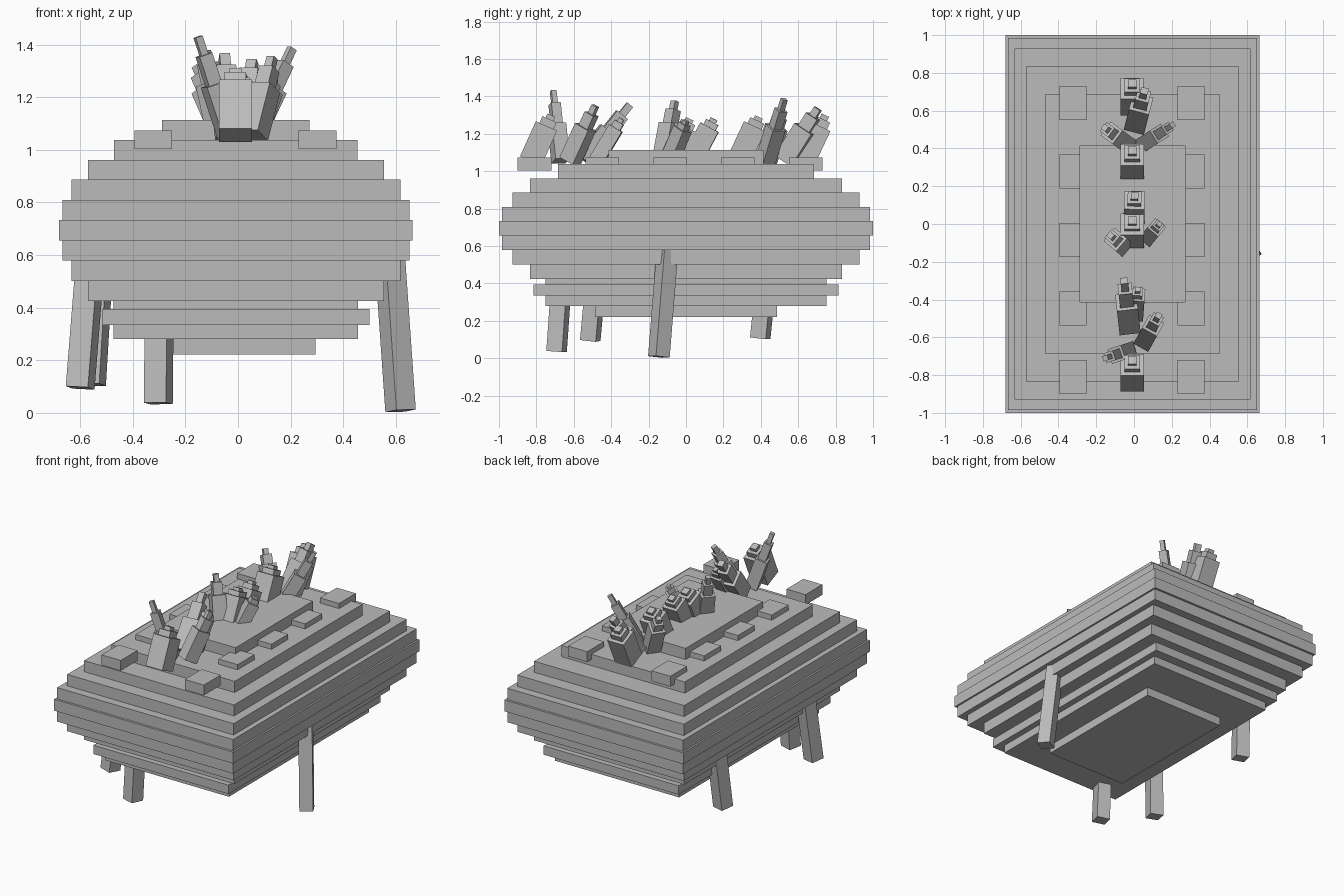
import bpy, bmesh, math
from mathutils import Vector, Matrix

stone = bpy.data.materials.new("plain grey")
stone.diffuse_color = (0.5, 0.5, 0.5, 1)


def add_box(bm, size, matrix):
    bmesh.ops.create_cube(bm, size=1, matrix=matrix @ Matrix.Diagonal((*size, 1)))


def finish(name, bm):
    mesh = bpy.data.meshes.new(name)
    bm.to_mesh(mesh)
    bm.free()
    mesh.materials.append(stone)
    obj = bpy.data.objects.new(name, mesh)
    bpy.context.collection.objects.link(obj)


def block(name, x, y, z0, z1, w, d):
    bm = bmesh.new()
    add_box(bm, (w, d, z1 - z0), Matrix.Translation((x, y, (z0 + z1) / 2)))
    finish(name, bm)


# Stepped body: bottom height, top height, half width, half depth
CX = -0.008
layers = [
    (0.222, 0.28, 0.303, 0.487), (0.28, 0.425, 0.465, 0.75),
    (0.335, 0.395, 0.507, 0.815), (0.425, 0.502, 0.563, 0.835),
    (0.502, 0.579, 0.625, 0.928), (0.579, 0.656, 0.66, 0.985),
    (0.656, 0.733, 0.672, 1.0), (0.733, 0.81, 0.66, 0.985),
    (0.81, 0.887, 0.625, 0.928), (0.887, 0.962, 0.563, 0.835),
    (0.962, 1.038, 0.463, 0.685), (1.038, 1.114, 0.28, 0.415),
]
for i, (z0, z1, hw, hd) in enumerate(layers):
    block(f"body_layer_{i + 1}", CX, 0, z0, z1, 2 * hw, 2 * hd)

# Two rows of low back plates
for side, x in (("left", -0.322), ("right", 0.302)):
    for i in range(5):
        block(f"back_plate_{side}_{i + 1}", x, 0.64 - 0.3625 * i, 1.003, 1.073, 0.143, 0.18)


# Legs: foot centre, lean per unit height, yaw, thickness, top height
def leg(name, foot, lean, yaw, width, top):
    axis = Vector((*lean, 1)).normalized()
    rot = Vector((0, 0, 1)).rotation_difference(axis).to_matrix().to_4x4()
    rot = rot @ Matrix.Rotation(math.radians(yaw), 4, 'Z')
    length = (top - foot[2]) / axis.z
    bm = bmesh.new()
    add_box(bm, (width, width, length),
            Matrix.Translation(Vector(foot) + axis * length / 2) @ rot)
    finish(name, bm)


leg("right_leg", (0.618, -0.145, 0.008), (-0.07, 0.08), 30, 0.085, 0.62)
leg("left_front_leg", (-0.6, -0.512, 0.095), (0.08, 0.09), -17, 0.088, 0.55)
leg("front_leg", (-0.303, -0.692, 0.036), (0.01, 0.07), -17, 0.088, 0.4)
leg("left_back_leg", (-0.557, 0.397, 0.108), (0.06, 0.1), -17, 0.088, 0.5)

# Leaning spikes in three steps: base x, y, tip x, y, z, base width
spikes = [
    (-0.01, 0.63, -0.01, 0.745, 1.30, 0.122),
    (0.01, 0.53, 0.055, 0.705, 1.335, 0.11),
    (0.05, 0.425, 0.205, 0.525, 1.385, 0.08),
    (-0.04, 0.425, -0.155, 0.51, 1.32, 0.09),
    (-0.01, 0.28, -0.01, 0.39, 1.29, 0.125),
    (0.0, 0.03, 0.003, 0.15, 1.28, 0.11),
    (-0.01, -0.085, -0.01, 0.02, 1.28, 0.125),
    (-0.055, -0.12, -0.125, -0.06, 1.375, 0.09),
    (0.06, -0.09, 0.135, 0.0, 1.27, 0.075),
    (-0.025, -0.54, -0.052, -0.3, 1.355, 0.112),
    (0.01, -0.48, 0.02, -0.345, 1.28, 0.08),
    (0.055, -0.62, 0.13, -0.485, 1.35, 0.09),
    (-0.03, -0.67, -0.152, -0.71, 1.43, 0.08),
    (-0.01, -0.83, -0.01, -0.72, 1.30, 0.125),
]
for i, (bx, by, tx, ty, tz, width) in enumerate(spikes):
    base, tip = Vector((bx, by, 1.055)), Vector((tx, ty, tz))
    axis = (tip - base).normalized()
    side = Vector((axis.y, -axis.x, 0)).normalized()
    rot = Matrix((side, axis.cross(side), axis)).transposed().to_4x4()
    length = (tip - base).length
    first = min(0.205, length * 0.8)
    second = first + (length - first) * 0.62
    bm = bmesh.new()
    for a, b, scale in ((0, first, 1), (first, second, 0.66), (second, length, 0.36)):
        add_box(bm, (width * scale, width * scale, b - a),
                Matrix.Translation(base + axis * (a + b) / 2) @ rot)
    finish(f"spike_{i + 1}", bm)
